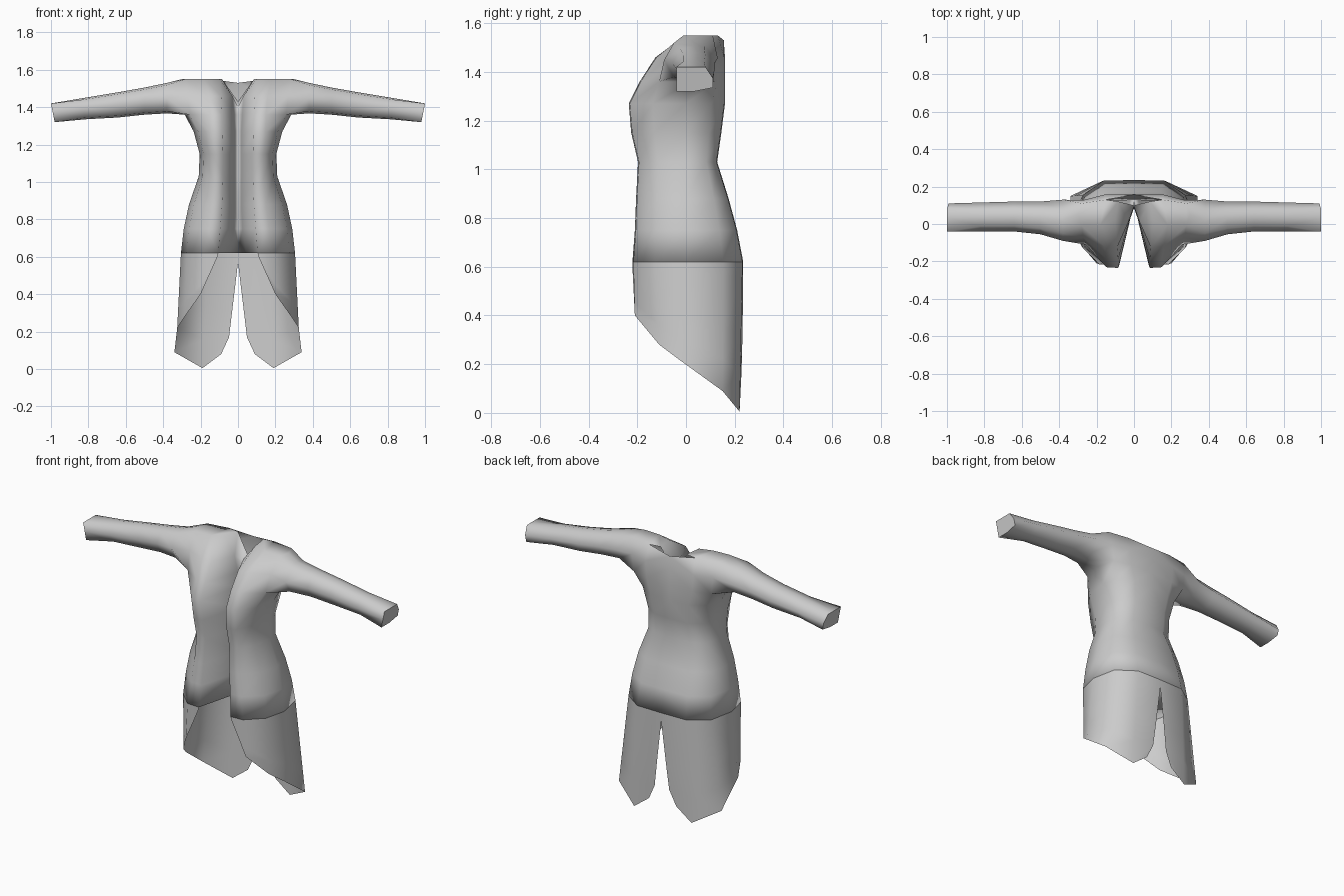
import bpy, bmesh
from mathutils import Vector

if "Cube" in bpy.data.objects:
    bpy.data.objects.remove(bpy.data.objects["Cube"])

cloth = bpy.data.materials.new("grey cloth")
cloth.diffuse_color = (0.6, 0.6, 0.6, 1)
cloth.use_nodes = True
cloth.node_tree.nodes["Principled BSDF"].inputs["Base Color"].default_value = cloth.diffuse_color


def finish(bm, name):
    mesh = bpy.data.meshes.new(name)
    for f in bm.faces:
        f.smooth = True
    bm.to_mesh(mesh)
    bm.free()
    mesh.materials.append(cloth)
    ob = bpy.data.objects.new(name, mesh)
    bpy.context.collection.objects.link(ob)
    mod = ob.modifiers.new("mirror", 'MIRROR')
    mod.use_clip = True
    mod.merge_threshold = 0.002
    return ob


def bridge(bm, a, b, closed=False, skip=()):
    """Quads between two rows of vertices."""
    for i in range(len(a) if closed else len(a) - 1):
        j = (i + 1) % len(a)
        if i not in skip:
            bm.faces.new((a[i], a[j], b[j], b[i]))


def half_section(groove, gx, lapel, front, w, back, side):
    """Half torso outline from the front groove round the side to the back."""
    return [(0, groove), (gx, groove - 2.8 * gx), (lapel, front), (lapel * 1.75, front + .004),
            (w * .9, front * .58), (w, .02 * (side > .7)), (w * .9, back * side),
            (w * .53, back - .003), (0, back)]


# Torso: height, groove y, groove half width, lapel x, front y, half width, back y
levels = [(.62, .14, .045, .105, -.22, .305, .235),
          (.75, .12, .024, .095, -.21, .29, .21),
          (.88, .09, .018, .085, -.205, .262, .175),
          (1.03, .085, .018, .08, -.197, .21, .128),
          (1.15, .085, .018, .08, -.225, .205, .145),
          (1.27, .085, .018, .085, -.235, .237, .16),
          (1.36, .09, .022, .085, -.19, .285, .16),
          (1.46, .095, .03, .09, -.125, .3, .16)]
bm = bmesh.new()
rows = []
for z, *dims in levels:
    outline = half_section(*dims, .65 if z < 1.3 else .8)
    rows.append([bm.verts.new((x, y, z)) for x, y in outline])
shoulder = [(0, .1), (.085, .12), (.1, .02), (.18, -.005), (.28, -.01),
            (.3, .05), (.28, .11), (.15, .13), (0, .155)]
rows.append([bm.verts.new((x, y, 1.55)) for x, y in shoulder])
low, mid, top = rows[-3:]
mid[0].co.z, top[0].co.z, top[8].co.z = 1.40, 1.43, 1.53   # neck opening
for r in range(len(rows) - 1):
    bridge(bm, rows[r], rows[r + 1], skip=(4, 5) if r >= 6 else ())   # leave the armhole
bm.faces.new(top[1:4] + [top[7]])       # shoulder top
bm.faces.new(top[3:8])
bm.faces.new(rows[0])                   # torso underside

# Sleeve: loop round the armhole, then tapering rings to the cuff
ring = [low[5], low[4], mid[4], top[4], top[5], top[6], mid[6], low[6]]
cuts = [(.38, -.09, .13, 1.367, 1.53), (.50, -.055, .12, 1.36, 1.505),
        (.64, -.04, .12, 1.345, 1.48), (.82, -.04, .115, 1.335, 1.45),
        (.99, -.04, .11, 1.32, 1.42)]   # x, front y, back y, bottom z, top z
for x, front, back, lo, hi in cuts:
    tip = x > .9
    k = 0 if tip else .18               # corner rounding
    prof = [(.5, 0), (k, k * .4), (0, .5), (k, 1 - k * .4), (.5, 1),
            (.8 - k * .3, 1 - k * .4), (1, .55), (1 - k, .15)]
    new = [bm.verts.new((x + (.02 * v - .01) * tip, front + (back - front) * u, lo + (hi - lo) * v))
           for u, v in prof]
    bridge(bm, ring, new, closed=True)
    ring = new
cuff = bm.faces.new(ring)
for e in cuff.edges:
    e.smooth = False
bmesh.ops.recalc_face_normals(bm, faces=bm.faces)
hip = [v.co.copy() for v in rows[0][2:]]
finish(bm, "coat_body")

# Coat tails: open sheet from the hip line down to the slanting hem
hem = [Vector(p) for p in [(.11, -.22, .6), (.2, -.21, .4), (.285, -.11, .28), (.325, -.03, .22),
                           (.34, .15, .09), (.19, .22, .005), (.09, .222, .08)]]
bm = bmesh.new()
grid = [[bm.verts.new(a.lerp(b, t)) for a, b in zip(hip, hem)] for t in (0, .1, .5, .75, 1)]
# split up the back centre
for row, p in zip(grid[1:4], [(0, .235, .57), (.03, .232, .32), (.048, .228, .17)]):
    row[6].co = p
for up, down in zip(grid, grid[1:]):
    bridge(bm, down, up)
finish(bm, "coat_tails")
